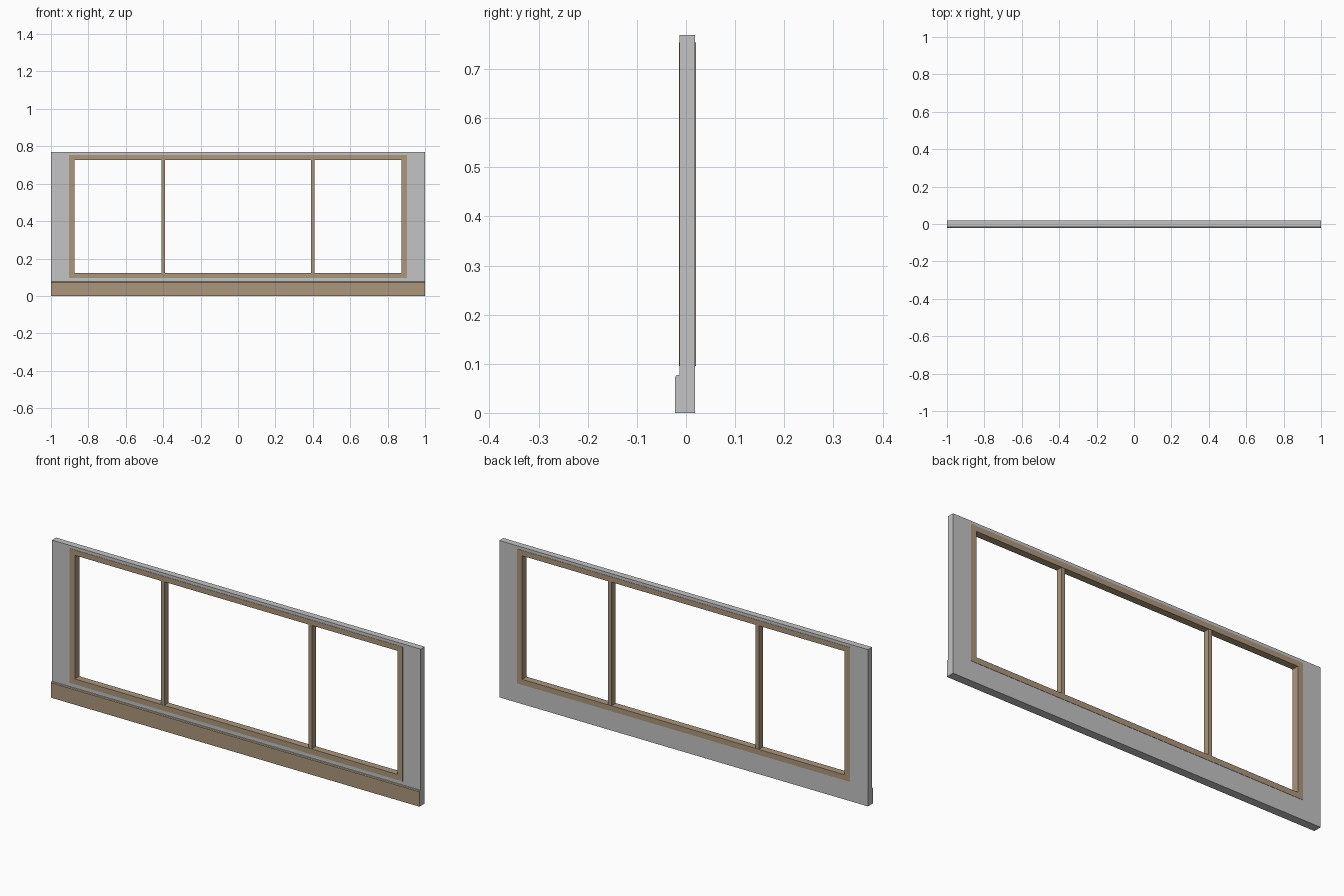
import bpy, bmesh

if "Cube" in bpy.data.objects:
    bpy.data.objects.remove(bpy.data.objects["Cube"])

def material(name, rgb):
    m = bpy.data.materials.new(name)
    m.diffuse_color = (*rgb, 1)
    m.use_nodes = True
    m.node_tree.nodes["Principled BSDF"].inputs["Base Color"].default_value = m.diffuse_color
    return m

GREY = material("wall grey", (0.55, 0.55, 0.55))
BROWN = material("wood brown", (0.41, 0.31, 0.20))

def make_object(name, bm, mats):
    bmesh.ops.recalc_face_normals(bm, faces=bm.faces)
    me = bpy.data.meshes.new(name)
    bm.to_mesh(me)
    bm.free()
    for m in mats:
        me.materials.append(m)
    ob = bpy.data.objects.new(name, me)
    bpy.context.collection.objects.link(ob)
    return ob

def ring(name, outer, inner, y0, y1, mat):
    """Rectangular panel with a rectangular hole; rects are x0, z0, x1, z1."""
    bm = bmesh.new()
    def loop(r, y):
        x0, z0, x1, z1 = r
        return [bm.verts.new((x, y, z)) for x, z in ((x0, z0), (x1, z0), (x1, z1), (x0, z1))]
    loops = [loop(outer, y0), loop(inner, y0), loop(inner, y1), loop(outer, y1)]
    for k in range(4):
        a, b = loops[k], loops[(k + 1) % 4]
        for i in range(4):
            j = (i + 1) % 4
            bm.faces.new((a[i], a[j], b[j], b[i]))
    return make_object(name, bm, [mat])

def extrude_x(name, profile, x0, x1, mats):
    """Sweep a (y, z) profile along x."""
    bm = bmesh.new()
    a = [bm.verts.new((x0, y, z)) for y, z in profile]
    b = [bm.verts.new((x1, y, z)) for y, z in profile]
    bm.faces.new(a)
    bm.faces.new(b)
    n = len(profile)
    for i in range(n):
        j = (i + 1) % n
        bm.faces.new((a[i], a[j], b[j], b[i]))
    return make_object(name, bm, mats)

# Wall panel with the window opening
ring("wall_panel", (-1, 0, 1, 0.769), (-0.885, 0.11, 0.885, 0.739), -0.013, 0.0185, GREY)

# Window frame lining the opening, slightly proud on both sides
ring("window_frame", (-0.903, 0.095, 0.903, 0.754), (-0.875, 0.122, 0.875, 0.728),
     -0.0145, 0.020, BROWN)

# Two upright mullions
for side, x in (("left", -0.4), ("right", 0.4)):
    bm = bmesh.new()
    bmesh.ops.create_cube(bm, size=1)
    for v in bm.verts:
        v.co = (x + v.co.x * 0.019, 0.00275 + v.co.y * 0.031, 0.425 + v.co.z * 0.608)
    make_object("mullion_" + side, bm, [BROWN])

# Skirting board: brown face, grey ends, top and underside
skirting = extrude_x("skirting_board",
                     [(-0.013, 0), (-0.0222, 0), (-0.0222, 0.073), (-0.019, 0.077), (-0.013, 0.077)],
                     -1, 1, [GREY, BROWN])
for p in skirting.data.polygons:
    p.material_index = 1 if p.normal.y < -0.5 else 0
